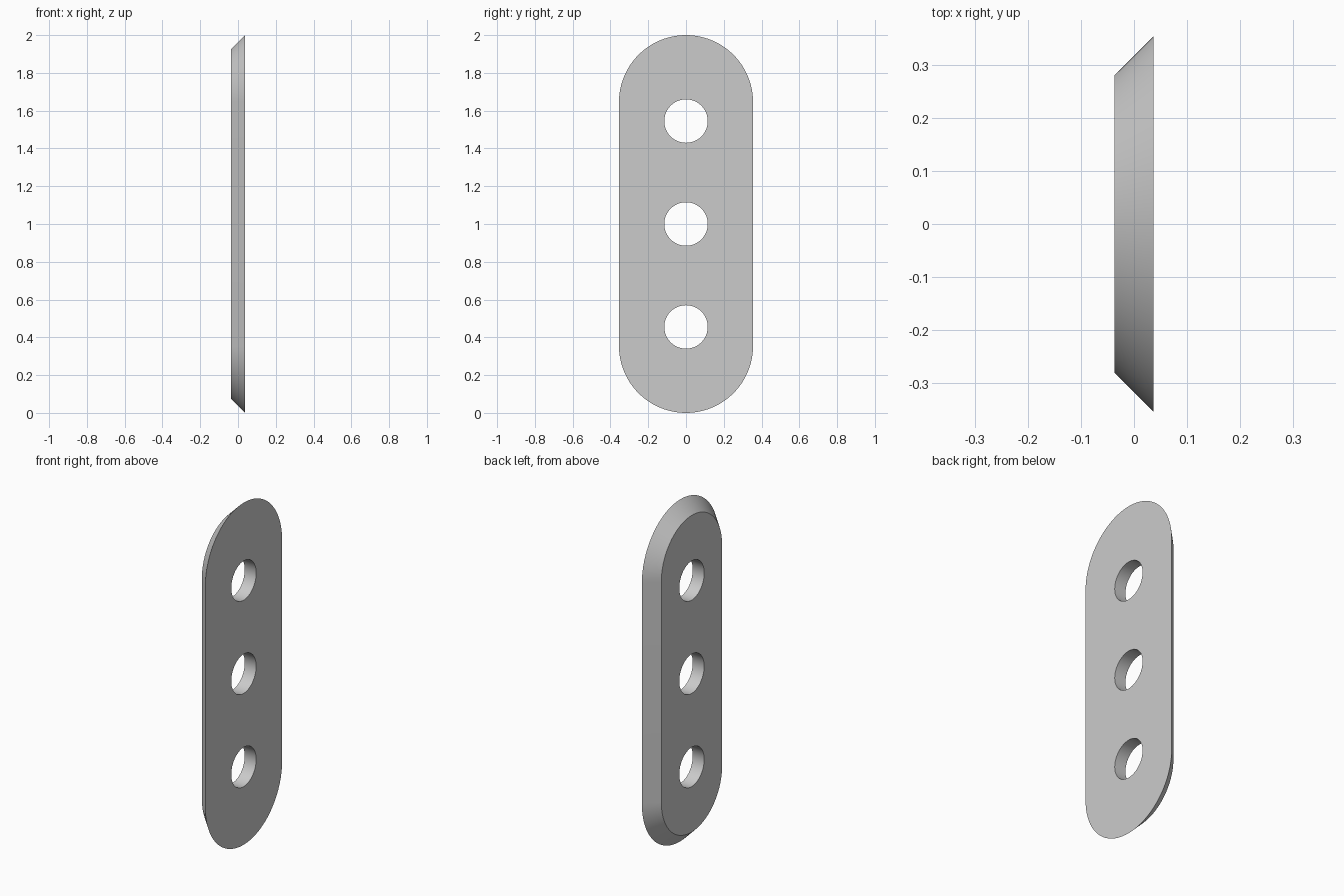
import bpy, bmesh
from math import pi, sin, cos, radians

cube = bpy.data.objects.get("Cube")
if cube:
    bpy.data.objects.remove(cube, do_unlink=True)

HALF_THICK = 0.037
RADIUS = 0.355
CHAMFER = 0.074
HOLE_RADIUS = 0.115
HOLE_SPACING = 0.545
SEGMENTS = 48


def arc(radius, centre_z, start, sweep, count):
    return [(radius * cos(start + sweep * i / count),
             centre_z + radius * sin(start + sweep * i / count))
            for i in range(count)]


def stadium(radius):
    """Rounded-end outline in the y-z plane."""
    n = SEGMENTS
    offset = 1 - RADIUS
    top = arc(radius, 1 + offset, 0, pi, n) + [(-radius, 1 + offset)]
    bottom = arc(radius, 1 - offset, pi, pi, n) + [(radius, 1 - offset)]
    return top + bottom


def add_loop(bm, points, x):
    verts = [bm.verts.new((x, y, z)) for y, z in points]
    return [bm.edges.new((a, b)) for a, b in zip(verts, verts[1:] + verts[:1])]


# Outlines of the narrow and the wide side, with the three holes
bm = bmesh.new()
narrow = [add_loop(bm, stadium(RADIUS - CHAMFER), -HALF_THICK)]
wide = [add_loop(bm, stadium(RADIUS), HALF_THICK)]
for k in (-1, 0, 1):
    circle = arc(HOLE_RADIUS, 1 + k * HOLE_SPACING, 0, 2 * pi, SEGMENTS)
    narrow.append(add_loop(bm, circle, -HALF_THICK))
    wide.append(add_loop(bm, circle, HALF_THICK))

# Sloping rim and straight hole walls
for a, b in zip(narrow, wide):
    for e, f in zip(a, b):
        bm.faces.new((e.verts[0], e.verts[1], f.verts[1], f.verts[0]))

# Flat sides around the holes
for loops in (narrow, wide):
    bmesh.ops.triangle_fill(bm, use_beauty=True, use_dissolve=False,
                            edges=[e for loop in loops for e in loop])
bmesh.ops.recalc_face_normals(bm, faces=bm.faces[:])

mesh = bpy.data.meshes.new("chamfered_plate")
bm.to_mesh(mesh)
bm.free()
plate = bpy.data.objects.new("chamfered_plate", mesh)
bpy.context.collection.objects.link(plate)

# Plain grey finish
grey = bpy.data.materials.new("light_grey")
grey.use_nodes = True
colour = (0.6, 0.6, 0.6, 1)
grey.diffuse_color = colour
grey.node_tree.nodes["Principled BSDF"].inputs["Base Color"].default_value = colour
mesh.materials.append(grey)

bpy.ops.object.select_all(action="DESELECT")
plate.select_set(True)
bpy.context.view_layer.objects.active = plate
bpy.ops.object.shade_smooth_by_angle(angle=radians(30))
